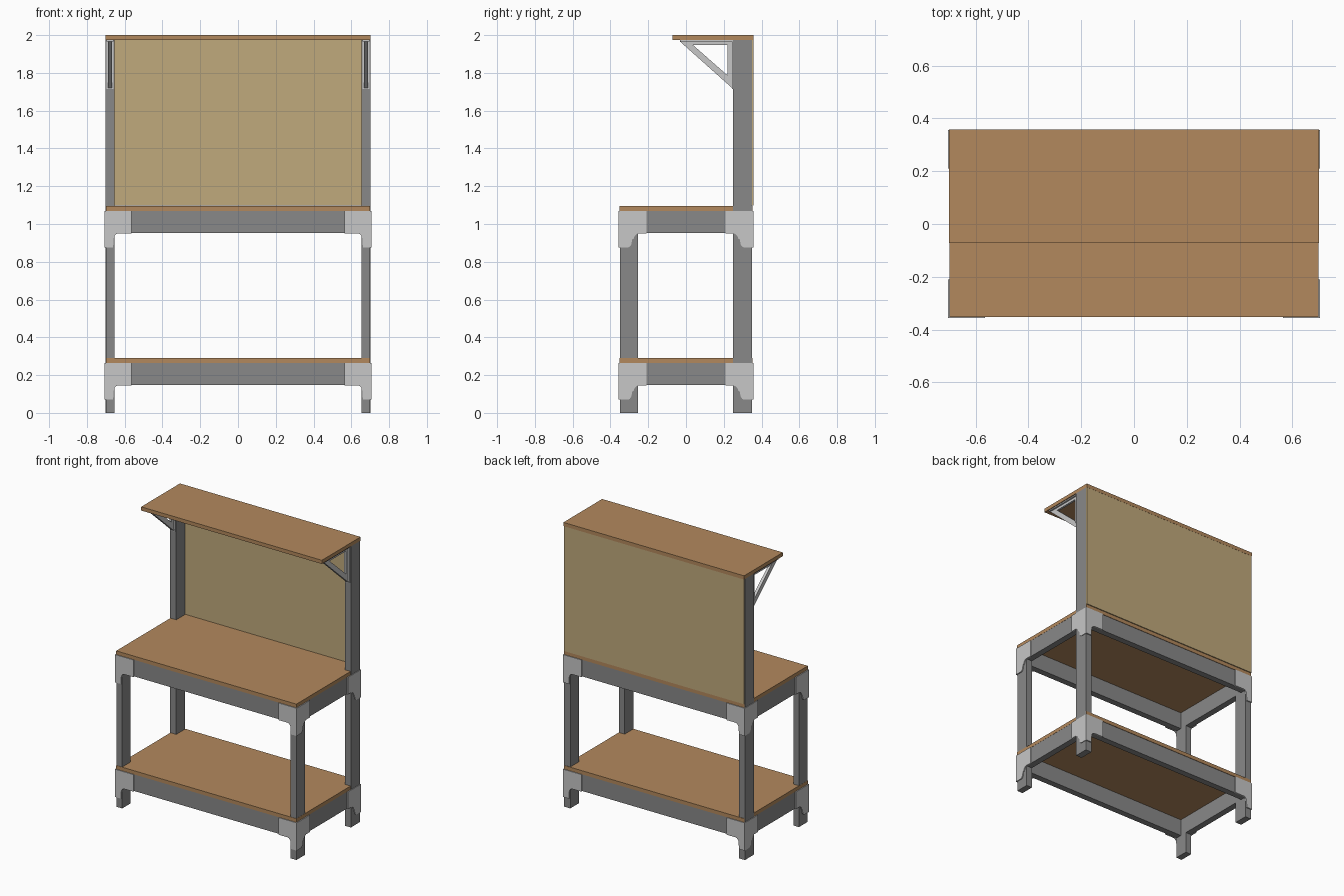
import bpy, bmesh

if "Cube" in bpy.data.objects:
    bpy.data.objects.remove(bpy.data.objects["Cube"])


def material(name, rgb):
    m = bpy.data.materials.new(name)
    m.diffuse_color = (*rgb, 1)
    m.use_nodes = True
    m.node_tree.nodes["Principled BSDF"].inputs["Base Color"].default_value = m.diffuse_color
    return m


WOOD = material("wood", (0.45, 0.25, 0.11))
BOARD = material("pale_board", (0.53, 0.40, 0.20))
STEEL = material("dark_grey", (0.25, 0.25, 0.25))
PLATE = material("light_grey", (0.57, 0.57, 0.57))


def prism(name, pts, to3d, a, b, mat):
    """Extrude a 2D outline between a and b; to3d maps (u, v, depth) to xyz."""
    bm = bmesh.new()
    lo = [bm.verts.new(to3d(u, v, a)) for u, v in pts]
    hi = [bm.verts.new(to3d(u, v, b)) for u, v in pts]
    bm.faces.new(lo)
    bm.faces.new(hi)
    n = len(pts)
    for i in range(n):
        j = (i + 1) % n
        bm.faces.new((lo[i], lo[j], hi[j], hi[i]))
    bmesh.ops.recalc_face_normals(bm, faces=bm.faces)
    me = bpy.data.meshes.new(name)
    bm.to_mesh(me)
    bm.free()
    me.materials.append(mat)
    ob = bpy.data.objects.new(name, me)
    bpy.context.collection.objects.link(ob)
    return ob


def box(name, x, y, z, mat):
    pts = [(x[0], y[0]), (x[1], y[0]), (x[1], y[1]), (x[0], y[1])]
    return prism(name, pts, lambda u, v, d: (u, v, d), z[0], z[1], mat)


# Boards: worktop, lower shelf, top shelf and back panel
box("worktop", (-0.70, 0.70), (-0.352, 0.352), (1.07, 1.096), WOOD)
box("lower_shelf", (-0.70, 0.70), (-0.352, 0.352), (0.265, 0.291), WOOD)
box("top_shelf", (-0.702, 0.702), (-0.072, 0.358), (1.974, 2.0), WOOD)
box("back_panel", (-0.70, 0.70), (0.349, 0.357), (1.097, 1.974), BOARD)

# Corner bracket outlines: u from the corner inwards, v down from the beam top
FRONT = [(0, 0), (0.142, 0), (0.142, -0.12), (0.070, -0.12), (0.060, -0.124),
         (0.051, -0.134), (0.047, -0.150), (0.045, -0.195), (0, -0.195)]
SIDE = [(0, 0), (0.147, 0), (0.147, -0.12), (0.105, -0.12), (0.093, -0.125),
        (0.085, -0.134), (0.080, -0.148), (0.072, -0.152), (0.068, -0.178),
        (0.060, -0.190), (0.050, -0.195), (0, -0.195)]

for sx, side in ((-1, "left"), (1, "right")):
    # Legs: short at the front, running up to the top shelf at the back
    box(f"{side}_front_leg", (sx * 0.655, sx * 0.699), (-0.35, -0.255), (0, 1.07), STEEL)
    box(f"{side}_back_post", (sx * 0.655, sx * 0.702), (0.25, 0.349), (0, 1.974), STEEL)

    for top, level in ((1.07, "upper"), (0.265, "lower")):
        # Side beams
        box(f"{level}_{side}_beam", (sx * 0.655, sx * 0.699), (-0.26, 0.26),
            (top - 0.118, top), STEEL)
        # Corner brackets: one plate on each outer face
        for sy, end in ((-1, "front"), (1, "back")):
            prism(f"{level}_{side}_{end}_bracket_face", FRONT,
                  lambda u, v, d: (sx * (0.706 - u), sy * d, top + v), 0.348, 0.357, PLATE)
            prism(f"{level}_{side}_{end}_bracket_side", SIDE,
                  lambda u, v, d: (sx * d, sy * (0.357 - u), top + v), 0.697, 0.706, PLATE)

    # Shelf support: triangular frame of a strut and two flanged arms
    def yz(u, v, d):
        return (sx * d, u, v)
    prism(f"{side}_support_strut", [(-0.033, 1.967), (0.025, 1.958), (0.222, 1.785),
                                    (0.246, 1.718)], yz, 0.668, 0.688, PLATE)
    prism(f"{side}_support_top_arm", [(-0.03, 1.967), (0.246, 1.967), (0.246, 1.948),
                                      (0.0, 1.948)], yz, 0.671, 0.685, PLATE)
    prism(f"{side}_support_post_arm", [(0.246, 1.967), (0.219, 1.967), (0.219, 1.75),
                                       (0.246, 1.72)], yz, 0.671, 0.685, PLATE)
    box(f"{side}_support_top_flange", (sx * 0.660, sx * 0.696), (-0.033, 0.25),
        (1.966, 1.974), PLATE)
    box(f"{side}_support_post_flange", (sx * 0.660, sx * 0.696), (0.243, 0.25),
        (1.716, 1.974), PLATE)

# Long beams, front and back
for top, level in ((1.07, "upper"), (0.265, "lower")):
    for sy, end in ((-1, "front"), (1, "back")):
        box(f"{level}_{end}_beam", (-0.66, 0.66), (sy * 0.305, sy * 0.349),
            (top - 0.118, top), STEEL)
